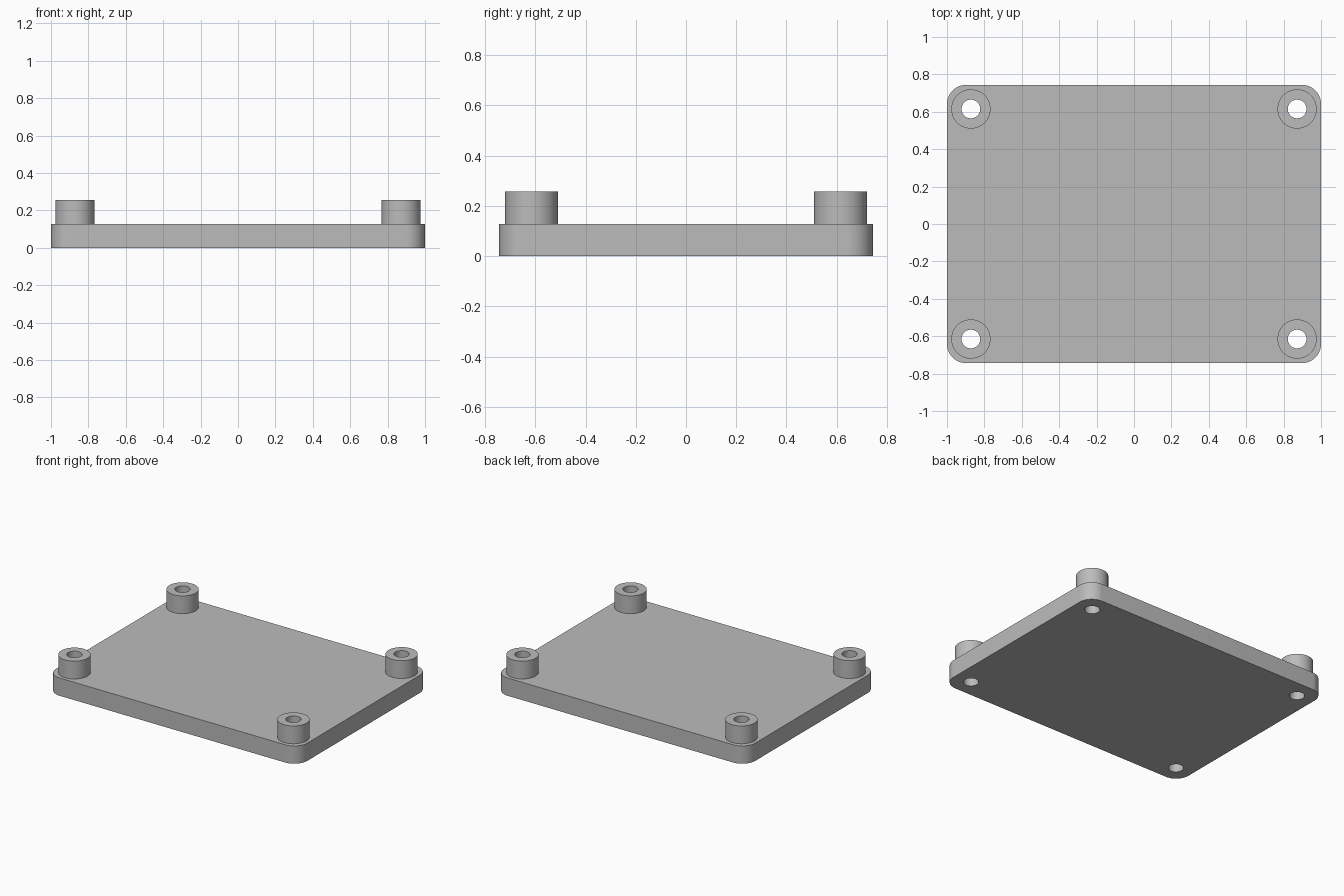
import bpy, bmesh, math

HALF_X, HALF_Y = 1.0, 0.744
PLATE_TOP, POST_TOP = 0.128, 0.256
POST_X, POST_Y = 0.872, 0.615
POST_R, HOLE_R, CORNER_R = 0.105, 0.05, 0.103
SEGMENTS = 48

cube = bpy.data.objects.get("Cube")
if cube:
    bpy.data.objects.remove(cube, do_unlink=True)

grey = bpy.data.materials.new("plain grey")
grey.use_nodes = True
colour = (0.5, 0.5, 0.5, 1)
grey.diffuse_color = colour
grey.node_tree.nodes["Principled BSDF"].inputs["Base Color"].default_value = colour


def make_object(name, bm):
    mesh = bpy.data.meshes.new(name)
    bm.to_mesh(mesh)
    bm.free()
    obj = bpy.data.objects.new(name, mesh)
    bpy.context.collection.objects.link(obj)
    mesh.materials.append(grey)
    return obj


def smooth(obj):
    bpy.ops.object.select_all(action='DESELECT')
    obj.select_set(True)
    bpy.context.view_layer.objects.active = obj
    bpy.ops.object.shade_smooth_by_angle(angle=math.radians(30))


corners = [(sx, sy) for sx in (-1, 1) for sy in (-1, 1)]
side_names = {-1: "right", 1: "left"}
end_names = {-1: "front", 1: "back"}

# Base plate: a box with rounded upright edges
bm = bmesh.new()
bmesh.ops.create_cube(bm, size=1)
bmesh.ops.scale(bm, vec=(2 * HALF_X, 2 * HALF_Y, PLATE_TOP), verts=bm.verts)
bmesh.ops.translate(bm, vec=(0, 0, PLATE_TOP / 2), verts=bm.verts)
upright = [e for e in bm.edges if abs(e.verts[0].co.z - e.verts[1].co.z) > 0.01]
bmesh.ops.bevel(bm, geom=upright, offset=CORNER_R, segments=12, profile=0.5,
                affect='EDGES')
plate = make_object("base_plate", bm)

# Screw holes through the plate
bm = bmesh.new()
for sx, sy in corners:
    hole = bmesh.ops.create_cone(bm, cap_ends=True, segments=SEGMENTS,
                                 radius1=HOLE_R, radius2=HOLE_R, depth=1)
    bmesh.ops.translate(bm, vec=(sx * POST_X, sy * POST_Y, 0), verts=hole["verts"])
cutter = make_object("hole_cutter", bm)
cutter.hide_render = True

cut = plate.modifiers.new("screw holes", 'BOOLEAN')
cut.operation = 'DIFFERENCE'
cut.solver = 'EXACT'
cut.object = cutter
bpy.context.view_layer.objects.active = plate
bpy.ops.object.modifier_apply(modifier=cut.name)
bpy.data.objects.remove(cutter, do_unlink=True)
smooth(plate)

# Hollow corner posts: a revolved wall profile, open where it meets the plate
for sx, sy in corners:
    bm = bmesh.new()
    profile = [(POST_R, PLATE_TOP), (POST_R, POST_TOP),
               (HOLE_R, POST_TOP), (HOLE_R, PLATE_TOP)]
    points = [bm.verts.new((r, 0, z)) for r, z in profile]
    edges = [bm.edges.new(pair) for pair in zip(points, points[1:])]
    bmesh.ops.spin(bm, geom=points + edges, cent=(0, 0, 0), axis=(0, 0, 1),
                   angle=math.tau, steps=SEGMENTS)
    bmesh.ops.remove_doubles(bm, verts=bm.verts, dist=0.0001)
    bmesh.ops.recalc_face_normals(bm, faces=bm.faces)
    top = next(f for f in bm.faces if f.calc_center_median().z > POST_TOP - 0.001)
    if top.normal.z < 0:
        bmesh.ops.reverse_faces(bm, faces=bm.faces)
    post = make_object(f"{end_names[sy]}_{side_names[sx]}_post", bm)
    post.location = (sx * POST_X, sy * POST_Y, 0)
    smooth(post)
